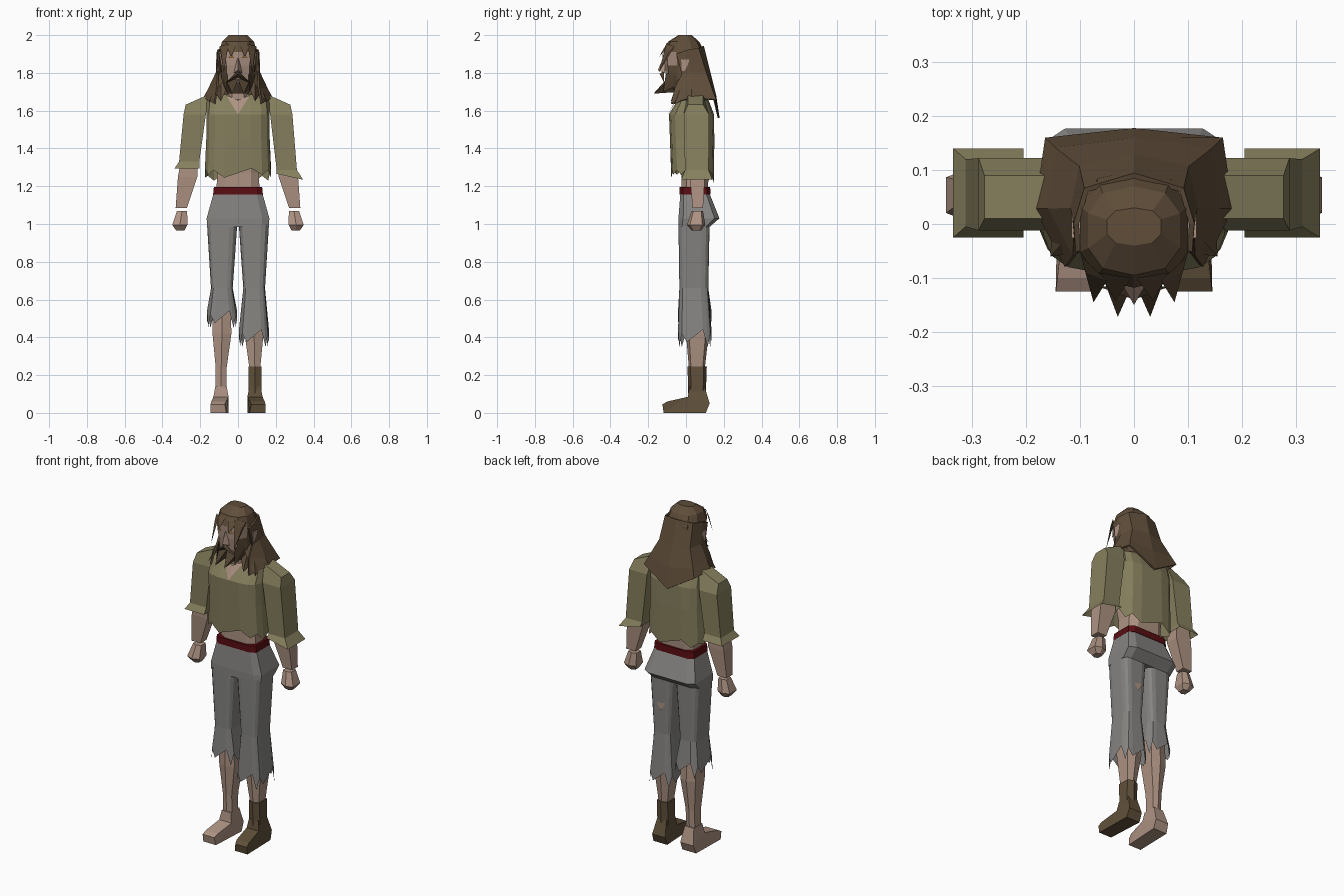
import bpy, math

def mat(name, c):
    m = bpy.data.materials.new(name)
    m.diffuse_color = (*c, 1)
    return m

HAIR = mat("brown hair", (0.115, 0.075, 0.042))
DARK = mat("dark beard", (0.075, 0.05, 0.028))
SKIN = mat("skin", (0.42, 0.29, 0.225))
SHIRT = mat("olive cloth", (0.24, 0.215, 0.112))
TROUSER = mat("grey cloth", (0.235, 0.23, 0.22))
BELT = mat("red belt", (0.10, 0.004, 0.006))
BOOT = mat("brown leather", (0.115, 0.08, 0.042))
EYE = mat("amber eyes", (0.6, 0.3, 0.08))

def mesh(name, verts, faces, *mats):
    me = bpy.data.meshes.new(name)
    me.from_pydata(verts, [], faces)
    ob = bpy.data.objects.new(name, me)
    bpy.context.collection.objects.link(ob)
    for m in mats:
        me.materials.append(m)
    return ob

def ring(n, x0, x1, y0, y1, z, slope=0, p=0.55):
    """Rounded-box cross-section, optionally tilted along x."""
    pts = []
    k = [(2 * i + 1) * math.pi / n for i in range(n)]
    sg = lambda v: math.copysign(abs(v) ** p, v)
    mx = max(abs(sg(math.cos(a))) for a in k)
    my = max(abs(sg(math.sin(a))) for a in k)
    for a in k:
        u, v = sg(math.cos(a)) / mx, sg(math.sin(a)) / my
        dx = u * (x1 - x0) / 2
        pts.append([(x0 + x1) / 2 + dx, (y0 + y1) / 2 + v * (y1 - y0) / 2, z + slope * dx])
    return pts

def loft(name, rings, *mats, bottom=True, top=True):
    """Skin rings listed from bottom to top."""
    n = len(rings[0])
    faces = [(r * n + i, r * n + (i + 1) % n, (r + 1) * n + (i + 1) % n, (r + 1) * n + i)
             for r in range(len(rings) - 1) for i in range(n)]
    if bottom:
        faces.append(tuple(reversed(range(n))))
    if top:
        faces.append(tuple(range((len(rings) - 1) * n, len(rings) * n)))
    return mesh(name, [v for r in rings for v in r], faces, *mats)

def jag(r, depths):
    """Lower alternate points to make a torn hem."""
    for i, v in enumerate(r):
        v[2] -= depths[i % len(depths)]
    return r

def spike(name, a, b, c, tip, m):
    return mesh(name, [a, b, c, tip], [(0, 1, 2), (0, 3, 1), (1, 3, 2), (2, 3, 0)], m)

# Head: hair cap with a skin face at the front
head = loft("head", [
    ring(10, -.055, .055, -.06, .08, 1.69, p=.8), ring(10, -.085, .085, -.10, .10, 1.75, p=.8),
    ring(10, -.09, .09, -.115, .11, 1.84, p=.8), ring(10, -.10, .10, -.118, .10, 1.91, p=.8),
    ring(10, -.085, .085, -.095, .07, 1.965, p=.8), ring(10, -.05, .05, -.04, .03, 2.0, p=.8)],
    HAIR, SKIN)
for f in head.data.polygons:
    if f.normal.y < -.5 and 1.74 < f.center.z < 1.90:
        f.material_index = 1
loft("neck", [ring(8, -.055, .055, -.04, .08, 1.58), ring(8, -.05, .05, -.045, .07, 1.74)], SKIN)
spike("nose", (-.022, -.112, 1.80), (.022, -.112, 1.80), (0, -.112, 1.895), (0, -.15, 1.815), SKIN)

# Long hair falling over the back and shoulders, mirrored about the middle
rows = [[(0, .085, 1.94), (.085, .06, 1.93), (.102, .0, 1.92), (.098, -.05, 1.90)],
        [(0, .12, 1.80), (.095, .10, 1.80), (.108, .03, 1.80), (.102, -.02, 1.79)],
        [(0, .15, 1.68), (.14, .135, 1.70), (.15, .03, 1.71), (.105, -.055, 1.72)],
        [(0, .168, 1.56), (.16, .152, 1.655), (.175, .03, 1.665), (.12, -.075, 1.635)]]
full = [[(-x, y, z) for x, y, z in r[:0:-1]] + r for r in rows]
mane = mesh("long_hair", [v for r in full for v in r],
            [(r * 7 + i, (r + 1) * 7 + i, (r + 1) * 7 + i + 1, r * 7 + i + 1)
             for r in range(3) for i in range(6)], HAIR)
sol = mane.modifiers.new("thickness", 'SOLIDIFY')
sol.thickness = .01

# Side details of the head
for s in (-1, 1):
    loft("ear", [ring(4, s * .105 - .008, s * .105 + .008, -.022, .0, 1.81),
                 ring(4, s * .108 - .008, s * .108 + .008, -.026, .018, 1.87)], SKIN)
    mesh("eye", [(s * .02, -.126, 1.878), (s * .05, -.118, 1.882), (s * .036, -.123, 1.90)],
         [(0, 1, 2)], EYE)
    spike("moustache", (0, -.118, 1.81), (0, -.14, 1.795), (0, -.118, 1.775), (s * .068, -.115, 1.745), DARK)
    spike("fringe_outer", (s * .05, -.105, 1.955), (s * .098, -.06, 1.94), (s * .09, -.09, 1.91),
          (s * .075, -.145, 1.80), HAIR)
    spike("fringe_inner", (s * .005, -.10, 1.96), (s * .065, -.09, 1.95), (s * .04, -.12, 1.91),
          (s * .035, -.142, 1.885), HAIR)
    spike("sideburn", (s * .095, -.01, 1.84), (s * .055, -.108, 1.79), (s * .075, -.05, 1.73),
          (s * .06, -.12, 1.70), DARK)
    spike("front_lock", (s * .10, .0, 1.80), (s * .07, -.05, 1.77), (s * .15, .03, 1.68),
          (s * .155, -.06, 1.635), HAIR)
    spike("neck_lock", (s * .09, -.02, 1.79), (s * .05, -.05, 1.74), (s * .12, .0, 1.70),
          (s * .09, -.08, 1.65), HAIR)
    spike("beard_tuft", (0, -.105, 1.765), (s * .065, -.08, 1.765), (s * .03, -.03, 1.70),
          (s * .03, -.172, 1.69), DARK)

# Chest, belly and belt
loft("belly", [ring(8, -.115, .115, -.025, .115, 1.16), ring(8, -.11, .11, -.025, .12, 1.27),
               ring(8, -.14, .14, -.04, .12, 1.45)], SKIN)
loft("belt", [ring(8, -.132, .132, -.034, .13, 1.155, p=.3), ring(8, -.128, .128, -.034, .128, 1.195, p=.3)], BELT)

# Loose torn shirt with open neck
hem = jag(ring(16, -.175, .175, -.078, .148, 1.295), (0, .035, .01, .05))
for v in hem:
    v[2] -= .03 * (v[1] > .1)
loft("shirt", [hem, ring(16, -.168, .168, -.085, .15, 1.45), ring(16, -.168, .168, -.09, .148, 1.58),
               ring(16, -.165, .165, -.045, .12, 1.655), ring(16, -.10, .10, -.025, .09, 1.685)],
     SHIRT, bottom=False)
mesh("neck_opening", [(-.065, -.034, 1.684), (0, -.095, 1.58), (.065, -.034, 1.684), (0, -.056, 1.655)],
     [(0, 1, 3), (3, 1, 2)], SKIN)

def box(s, a, b, y0, y1, z, slope=0):
    x0, x1 = sorted((s * a, s * b))
    return ring(4, x0, x1, y0, y1, z, s * slope)

for s, side, end, out in ((-1, "right", 1.295, .335), (1, "left", 1.25, .345)):
    # Wide sleeve with flared cuff
    loft(side + "_sleeve", [box(s, .205, out, -.025, .14, end, -.22 if s > 0 else 0),
                            box(s, .205, .312, -.005, .12, end + .035),
                            box(s, .17, .288, -.012, .122, 1.58),
                            box(s, .15, .277, .01, .09, 1.66, -.45)], SHIRT, bottom=False)
    # Bare forearm and closed hand
    loft(side + "_forearm", [box(s, .27, .33, .035, .09, 1.085), box(s, .215, .318, .02, .10, 1.25),
                             box(s, .21, .29, .02, .10, 1.40)], SKIN)
    loft(side + "_hand", [ring(6, s * .305 - .022, s * .305 + .022, .03, .08, .965),
                          ring(6, s * .308 - .04, s * .308 + .04, .005, .102, .995),
                          ring(6, s * .296 - .027, s * .296 + .027, .03, .09, 1.07)], SKIN)

# Trousers: hips with overhanging seat
loft("trouser_hips", [ring(8, -.163, .163, -.04, .125, .985, p=.3), ring(8, -.166, .166, -.04, .177, 1.03, p=.3),
                      ring(8, -.13, .13, -.03, .125, 1.16, p=.3)], TROUSER)

# Ragged trouser legs and shins
for s, side, zh in ((-1, "right", .54), (1, "left", .44)):
    def leg(a, b, y0, y1, z, n=16):
        x0, x1 = sorted((s * a, s * b))
        return ring(n, x0, x1, y0, y1, z, p=.45)
    loft(side + "_trouser_leg", [jag(leg(.005, .164, -.042, .135, zh), (0, .09, .02, .065)),
                                 leg(.028, .143, -.035, .118, .66),
                                 leg(.004, .164, -.04, .125, 1.0)], TROUSER, bottom=False)
    loft(side + "_shin", [leg(.06, .118, .02, .095, .12, 6), leg(.06, .118, .015, .10, .24, 6),
                          leg(.035, .135, .0, .12, .42, 6), leg(.04, .135, .0, .11, .62, 6)], SKIN)
mesh("trouser_hole", [(.045, .127, .85), (.105, .127, .84), (.075, .127, .80)], [(0, 2, 1)], SKIN)

def foot(name, s, m):
    """Side profile with its own inner and outer x at each point."""
    prof = [(.105, 0, .05, .14), (.125, .05, .05, .135), (.098, .14, .06, .12), (.018, .14, .06, .12),
            (.01, .085, .05, .13), (-.10, .06, .062, .142), (-.125, .045, .07, .145), (-.118, 0, .062, .145)]
    n = len(prof)
    v = [(s * a, y, z) for y, z, a, b in prof] + [(s * b, y, z) for y, z, a, b in prof]
    f = [(i, (i + 1) % n, n + (i + 1) % n, n + i) for i in range(n)]
    for o in (0, n):
        f += [(o, o + 1, o + 4, o + 7), (o + 1, o + 2, o + 3, o + 4), (o + 4, o + 5, o + 6, o + 7)]
    return mesh(name, v, f, m)

foot("bare_foot", -1, SKIN)
foot("boot_foot", 1, BOOT)
loft("boot_shaft", [ring(6, .055, .125, .012, .105, .10), ring(6, .055, .125, .008, .11, .245)], BOOT)

# Make every face point outward on the closed parts
import bmesh
for ob in bpy.context.collection.objects:
    bm = bmesh.new()
    bm.from_mesh(ob.data)
    if len(bm.faces) > 2 and ob.name != "long_hair":
        bmesh.ops.recalc_face_normals(bm, faces=bm.faces)
    bm.to_mesh(ob.data)
    bm.free()
